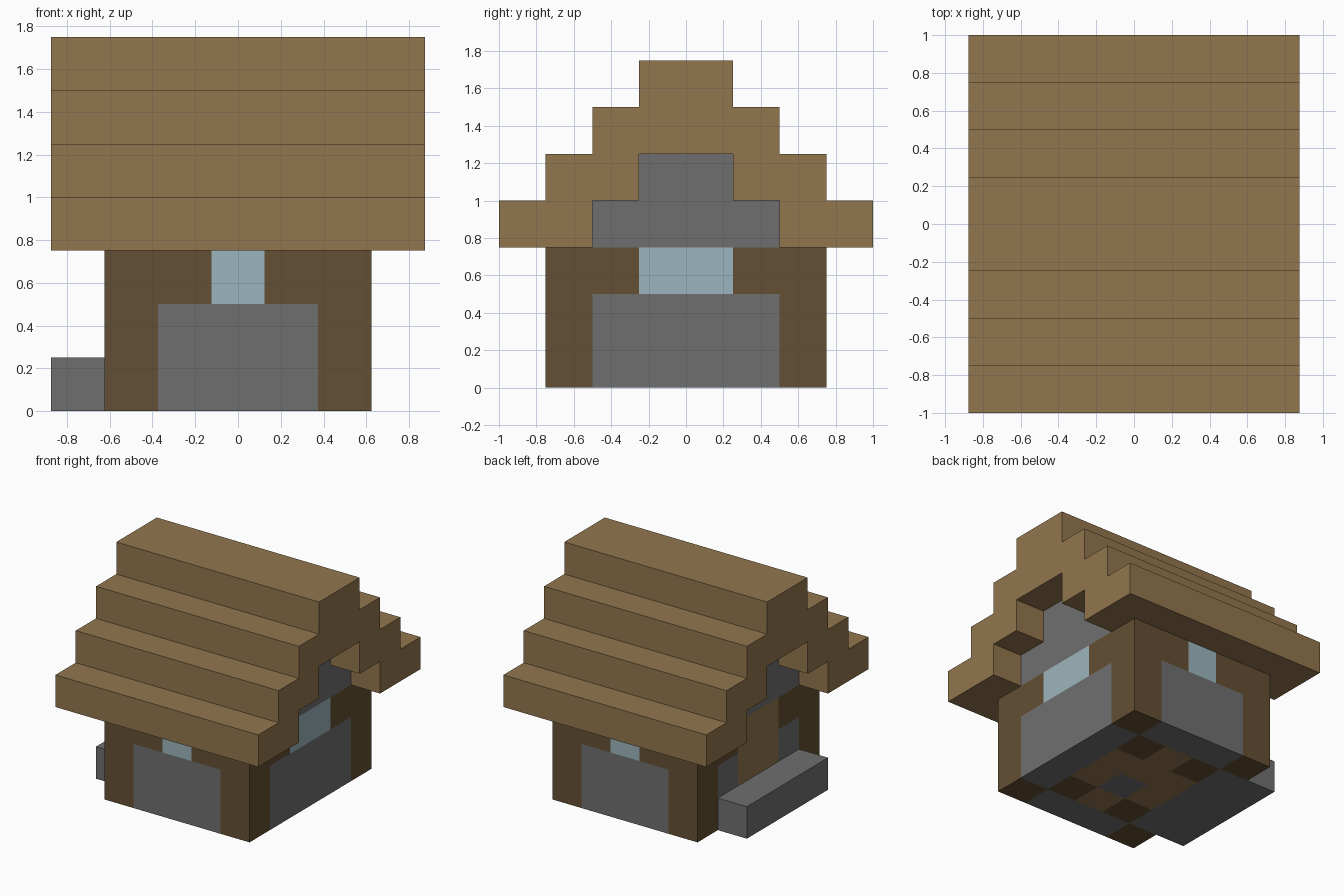
import bpy
import bmesh

cube = bpy.data.objects.get("Cube")
if cube:
    bpy.data.objects.remove(cube, do_unlink=True)

U = 0.25  # size of one building block


def material(name, rgb):
    m = bpy.data.materials.new(name)
    m.use_nodes = True
    m.diffuse_color = (*rgb, 1)
    m.node_tree.nodes["Principled BSDF"].inputs["Base Color"].default_value = (*rgb, 1)
    return m


planks = material("plank_brown", (0.287, 0.181, 0.076))
timber = material("dark_timber", (0.130, 0.080, 0.033))
stone = material("grey_stone", (0.159, 0.159, 0.159))
glass = material("pale_glass", (0.332, 0.462, 0.509))


def finish(name, bm, mats):
    bmesh.ops.recalc_face_normals(bm, faces=bm.faces)
    me = bpy.data.meshes.new(name)
    bm.to_mesh(me)
    bm.free()
    for m in mats:
        me.materials.append(m)
    ob = bpy.data.objects.new(name, me)
    bpy.context.collection.objects.link(ob)
    return ob


def box(lo, hi):
    bm = bmesh.new()
    bmesh.ops.create_cube(bm, size=1)
    for v in bm.verts:
        v.co = [(a + b) / 2 + c * (b - a) for a, b, c in zip(lo, hi, v.co)]
    return bm


def extrude_profile(name, half, half_length, mat):
    """Mirror a (y, z) half profile, then extrude it along x."""
    points = half + [(-y, z) for y, z in reversed(half)]
    bm = bmesh.new()
    face = bm.faces.new([bm.verts.new((-half_length, y, z)) for y, z in points])
    new = bmesh.ops.extrude_face_region(bm, geom=[face])["geom"]
    bmesh.ops.translate(bm, vec=(2 * half_length, 0, 0),
                        verts=[g for g in new if isinstance(g, bmesh.types.BMVert)])
    return finish(name, bm, [mat])


def stairs(width, base, count):
    """Stepped half profile rising towards the middle, one block per step."""
    pts = []
    for i in range(count):
        y = width - i * U
        pts += [(y, base + i * U), (y, base + (i + 1) * U)]
    return pts


# Wall block, cut on the block grid and coloured by position
PLANK, TIMBER, STONE, GLASS = range(4)


def wall_colour(c, n):
    x, y, z = abs(c.x), abs(c.y), c.z
    if n.z > 0.5:
        return TIMBER
    if n.z < -0.5:  # underside: stone ring, timber corners, plank floor
        if x > 1.5 * U and y > 2 * U:
            return TIMBER
        if x > 1.5 * U or y > 2 * U:
            return STONE
        if x > U / 2 and y > U:
            return TIMBER
        return STONE if x < U / 2 and -U < c.y < 0 else PLANK
    side = abs(n.x) > 0.5
    along, opening, panel = (y, U, 2 * U) if side else (x, U / 2, 1.5 * U)
    if n.x < -0.5 and along < opening:
        return PLANK  # door
    if z > 2 * U:
        return GLASS if along < opening else TIMBER
    return STONE if along < panel else TIMBER


bm = box((-0.625, -0.75, 0), (0.625, 0.75, 0.75))
for axis, offsets in enumerate(([-1.5, -0.5, 0.5, 1.5], [-2, -1, 0, 1, 2], [1, 2])):
    for k in offsets:
        co, no = [0, 0, 0], [0, 0, 0]
        co[axis], no[axis] = k * U, 1
        bmesh.ops.bisect_plane(bm, geom=bm.verts[:] + bm.edges[:] + bm.faces[:],
                               plane_co=co, plane_no=no)
bm.normal_update()
for f in bm.faces:
    f.material_index = wall_colour(f.calc_center_median(), f.normal)
bmesh.ops.dissolve_limit(bm, angle_limit=0.01, verts=bm.verts, edges=bm.edges,
                         delimit={'MATERIAL'})
finish("walls", bm, [planks, timber, stone, glass])

# Stone gable filling the roof space
extrude_profile("gable", stairs(0.5, 0.75, 2), 0.625, stone)

# Stepped roof with an overhang, hollow underneath
outer = stairs(1.0, 0.75, 4)
inner = stairs(0.5, 0.75, 2)
extrude_profile("roof", inner[::-1] + outer, 0.875, planks)

# Doorstep on the right side
finish("doorstep", box((-0.875, -0.5, 0), (-0.625, 0.5, 0.25)), [stone])
